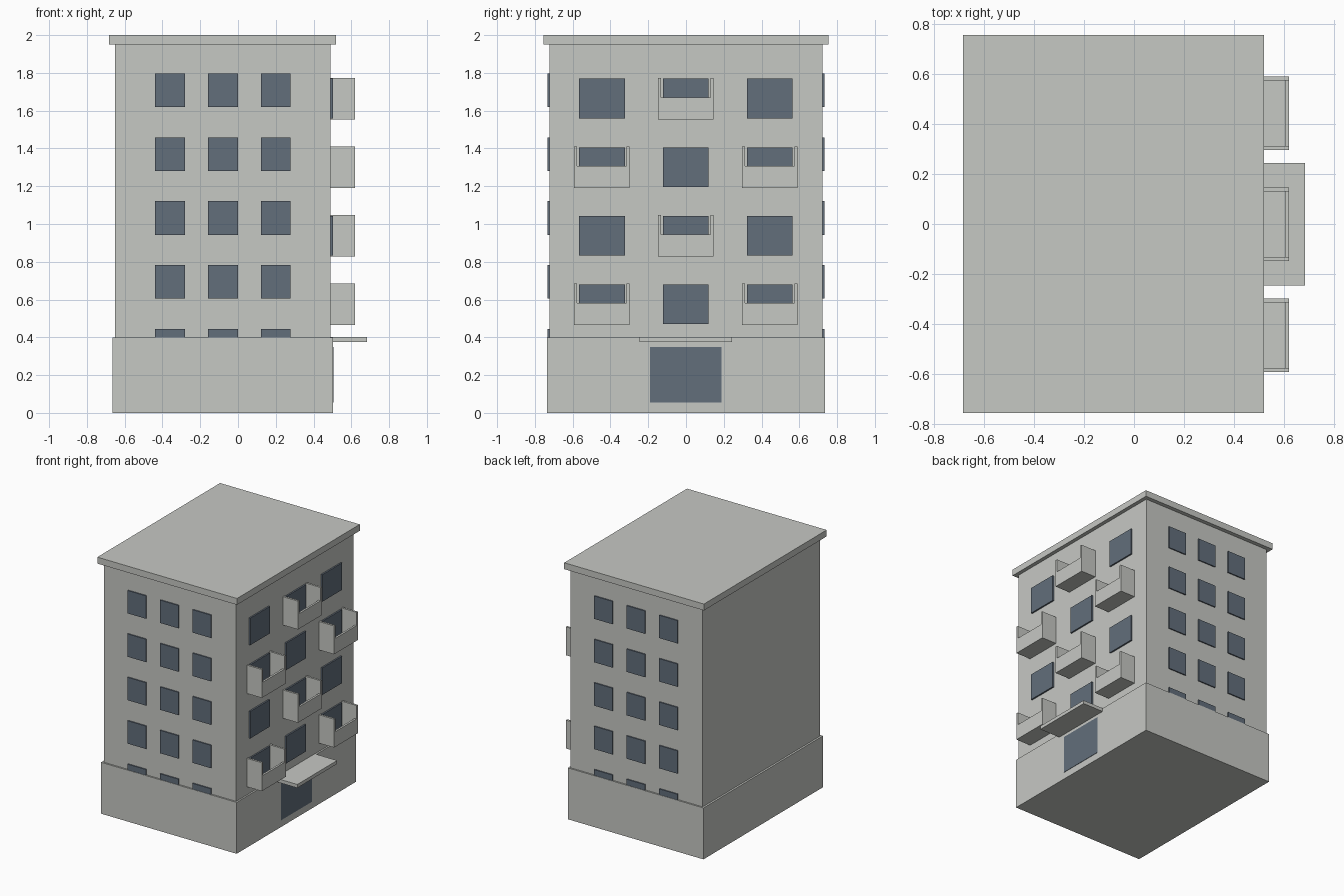
import bpy
import bmesh
from mathutils import Matrix, Vector

cube = bpy.data.objects.get("Cube")
if cube:
    bpy.data.objects.remove(cube, do_unlink=True)


def make_material(name, rgb):
    mat = bpy.data.materials.new(name)
    mat.use_nodes = True
    mat.diffuse_color = (*rgb, 1)
    mat.node_tree.nodes["Principled BSDF"].inputs["Base Color"].default_value = (*rgb, 1)
    return mat


wall = make_material("pale_grey_wall", (0.565, 0.578, 0.55))
glass = make_material("slate_blue_glass", (0.122, 0.156, 0.198))


def build(name, mat, boxes):
    """One object made of boxes given as ((x0, x1), (y0, y1), (z0, z1))."""
    bm = bmesh.new()
    for spans in boxes:
        centre = Vector([(a + b) / 2 for a, b in spans])
        size = Vector([b - a for a, b in spans])
        bmesh.ops.create_cube(bm, size=1, matrix=Matrix.Translation(centre) @ Matrix.Diagonal(size).to_4x4())
    mesh = bpy.data.meshes.new(name)
    bm.to_mesh(mesh)
    bm.free()
    mesh.materials.append(mat)
    obj = bpy.data.objects.new(name, mesh)
    bpy.context.collection.objects.link(obj)
    return obj


# Main masses
build("ground_floor", wall, [((-0.665, 0.503), (-0.735, 0.735), (0, 0.4))])
build("upper_floors", wall, [((-0.65, 0.49), (-0.723, 0.723), (0.39, 1.96))])
build("roof_slab", wall, [((-0.683, 0.52), (-0.755, 0.755), (1.95, 2))])

# Small windows on the front and back
for side, sign in (("front", -1), ("back", 1)):
    y_span = sorted((sign * 0.71, sign * 0.732))
    for floor in range(5):
        top = 1.797 - 0.338 * floor
        build(f"{side}_windows_{floor + 1}", glass,
              [((x - 0.079, x + 0.079), y_span, (top - 0.178, top)) for x in (-0.36, -0.08, 0.2)])

# Large windows on the left side, with balconies in a checkerboard
SILL, X_IN, X_OUT, HALF, THICK = 0.47, 0.48, 0.62, 0.147, 0.016
for row in range(4):
    z = SILL + 0.363 * row
    for col, y in enumerate((-0.445, -0.001, 0.443)):
        label = f"{row + 1}_{col + 1}"
        build(f"side_window_{label}", glass,
              [((X_IN, 0.502), (y - 0.121, y + 0.121), (z, z + 0.21))])
        if (row + col) % 2 == 0:
            low, high = z - 0.006, z + 0.215
            left, right = y - HALF, y + HALF
            build(f"balcony_{label}", wall, [
                ((X_IN, X_OUT), (left, right), (low, low + 0.02)),
                ((X_OUT - THICK, X_OUT), (left + THICK, right - THICK), (low, low + 0.118)),
                ((X_IN, X_OUT), (left, left + THICK), (low, high)),
                ((X_IN, X_OUT), (right - THICK, right), (low, high)),
            ])

# Entrance
build("entrance_door", glass, [((0.498, 0.506), (-0.191, 0.189), (0.054, 0.35))])
build("entrance_canopy", wall, [((0.48, 0.683), (-0.246, 0.244), (0.374, 0.401))])
